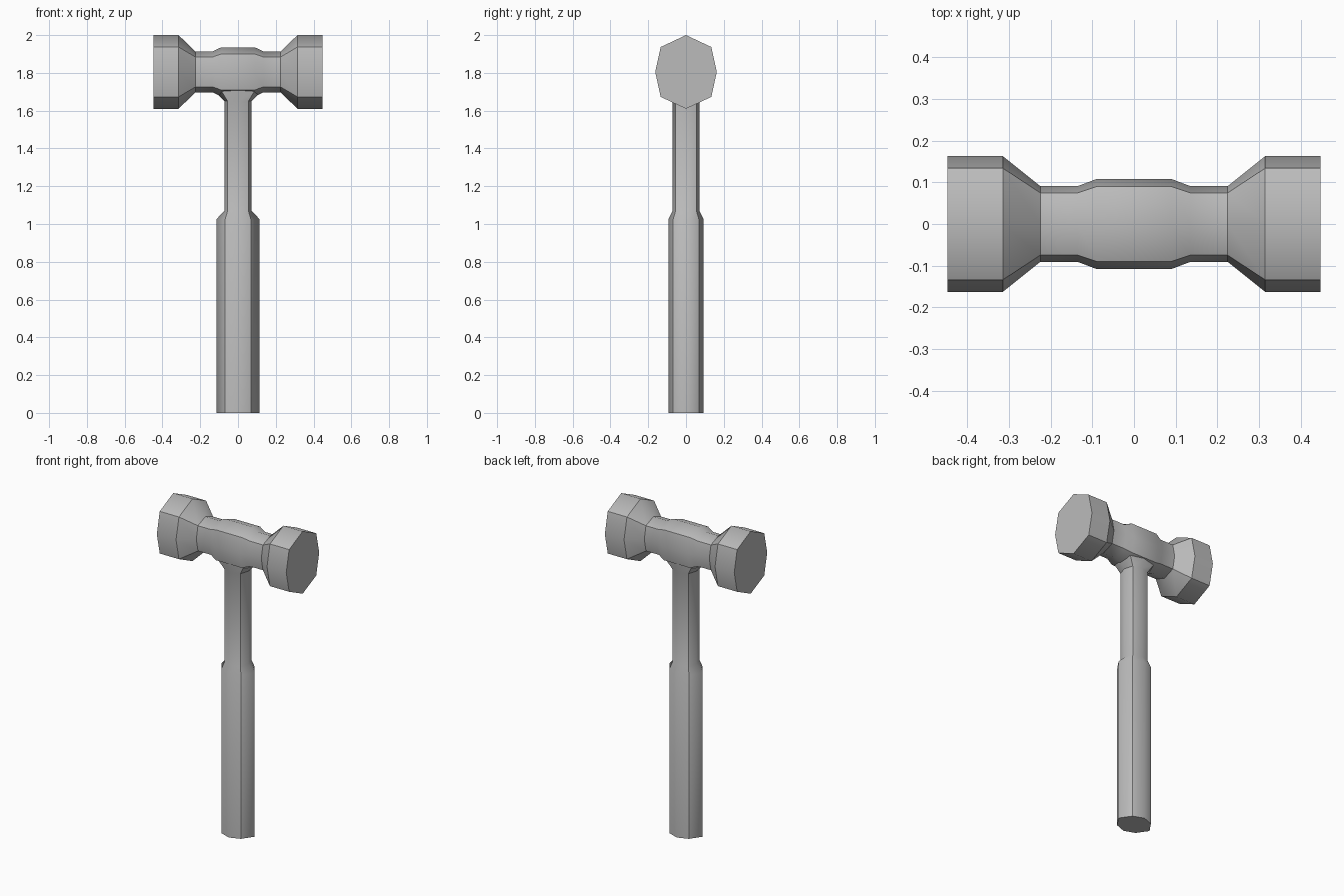
import bpy, bmesh
from math import radians

cube = bpy.data.objects.get("Cube")
if cube:
    bpy.data.objects.remove(cube, do_unlink=True)

grey = bpy.data.materials.new("plain grey")
grey.use_nodes = True
colour = (0.5, 0.5, 0.5, 1)
grey.diffuse_color = colour
grey.node_tree.nodes["Principled BSDF"].inputs["Base Color"].default_value = colour

HEAD_Z = 1.805


def octagon(a, b, da, db):
    """Eight points: tips on the axes, corners on the diagonals."""
    return [(a, 0), (da, db), (0, b), (-da, db),
            (-a, 0), (-da, -db), (0, -b), (da, -db)]


def loft(name, sections, place):
    """Skin octagon sections (position, a, b, da, db) and cap both ends."""
    bm = bmesh.new()
    rings = [[bm.verts.new(place(t, u, v)) for u, v in octagon(*dims)]
             for t, *dims in sections]
    for low, high in zip(rings, rings[1:]):
        for i in range(8):
            j = (i + 1) % 8
            bm.faces.new((low[i], low[j], high[j], high[i]))
    bm.faces.new(rings[0][::-1])
    bm.faces.new(rings[-1])
    bmesh.ops.recalc_face_normals(bm, faces=bm.faces)
    for face in bm.faces:
        face.smooth = True
    # Rings are sharp by angle
    for edge in bm.edges:
        edge.smooth = edge.calc_face_angle() < radians(35)
    # Lengthwise edges are sharp on the diagonals, soft on the tips
    for low, high in zip(rings, rings[1:]):
        for i in range(8):
            bm.edges.get((low[i], high[i])).smooth = i % 2 == 0
    mesh = bpy.data.meshes.new(name)
    bm.to_mesh(mesh)
    bm.free()
    mesh.materials.append(grey)
    obj = bpy.data.objects.new(name, mesh)
    bpy.context.collection.objects.link(obj)
    return obj


# Double-faced head: half profile mirrored along x
half = [(0.09, 0.108, 0.13, 0.09, 0.095),
        (0.135, 0.091, 0.108, 0.075, 0.079),
        (0.225, 0.091, 0.108, 0.075, 0.079),
        (0.315, 0.163, 0.195, 0.134, 0.132),
        (0.448, 0.163, 0.195, 0.134, 0.132)]
profile = [(-x, *dims) for x, *dims in reversed(half)] + half
loft("hammer_head", profile, lambda t, u, v: (t, u, HEAD_Z + v))

# Grip, tapered shoulder, shaft and flared neck
shaft = (0.071, 0.071, 0.055, 0.055)
grip = (0.115, 0.093, 0.068, 0.068)
loft("handle",
     [(0, *grip), (1.025, *grip), (1.07, *shaft), (1.65, *shaft),
      (1.70, 0.12, 0.085, 0.085, 0.07), (1.73, 0.12, 0.085, 0.085, 0.07)],
     lambda t, u, v: (u, v, t))
